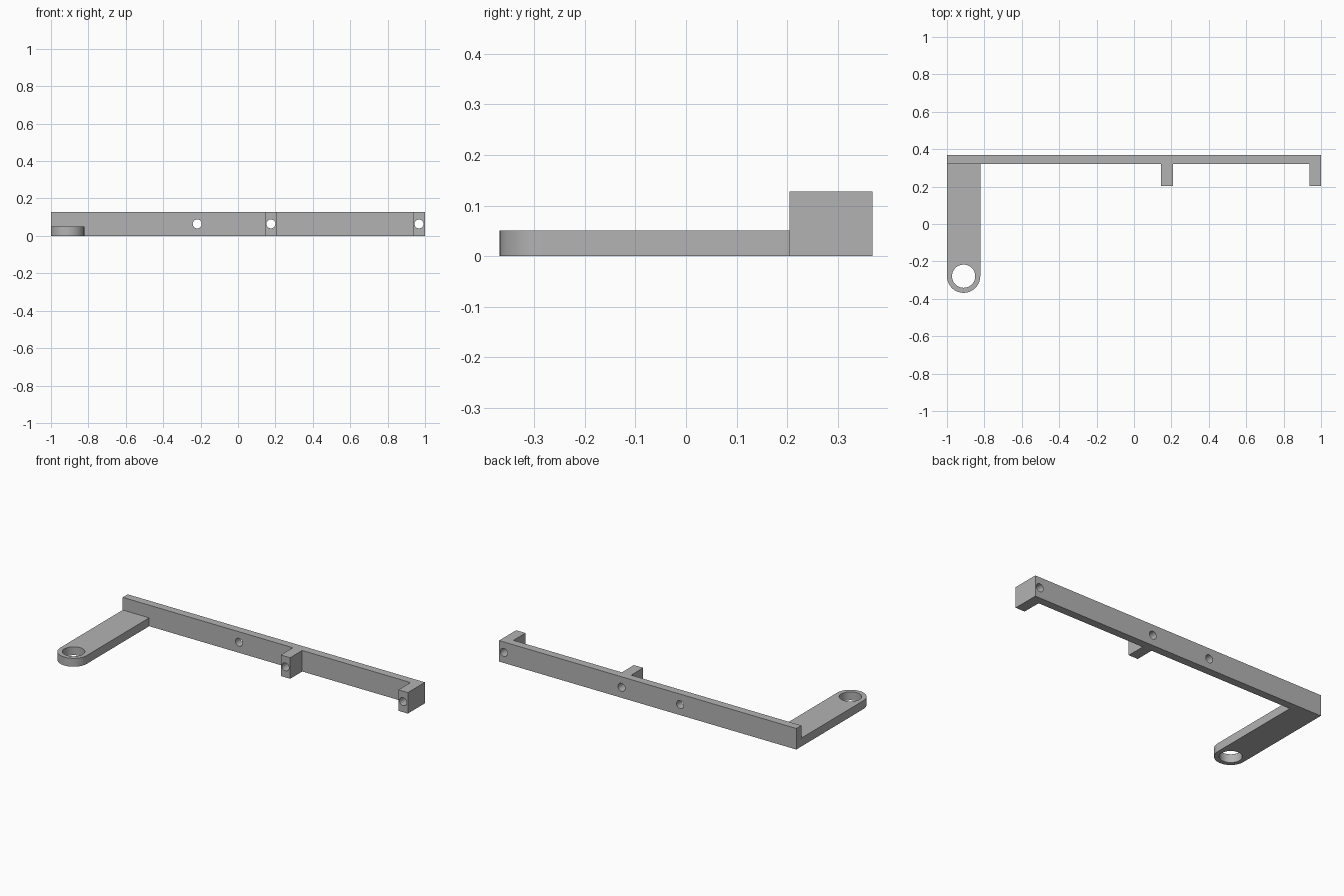
import bpy, bmesh, math
from mathutils import Matrix

if "Cube" in bpy.data.objects:
    bpy.data.objects.remove(bpy.data.objects["Cube"])

grey = bpy.data.materials.new("plain grey")
grey.diffuse_color = (0.45, 0.45, 0.45, 1)
grey.use_nodes = True
grey.node_tree.nodes["Principled BSDF"].inputs["Base Color"].default_value = grey.diffuse_color


def plate(name, outline, height):
    """Extrude a counter-clockwise xy outline up from z = 0."""
    bm = bmesh.new()
    face = bm.faces.new([bm.verts.new((x, y, 0)) for x, y in outline])
    top = bmesh.ops.extrude_face_region(bm, geom=[face])["geom"]
    bmesh.ops.translate(bm, vec=(0, 0, height),
                        verts=[v for v in top if isinstance(v, bmesh.types.BMVert)])
    bmesh.ops.recalc_face_normals(bm, faces=bm.faces)
    return finish(name, bm)


def rod(name, location, radius, along_y=False):
    """Long cylinder used to cut a hole."""
    bm = bmesh.new()
    turn = Matrix.Rotation(math.pi / 2, 4, "X") if along_y else Matrix()
    bmesh.ops.create_cone(bm, cap_ends=True, segments=64, radius1=radius, radius2=radius,
                          depth=0.6, matrix=Matrix.Translation(location) @ turn)
    return finish(name, bm)


def finish(name, bm):
    mesh = bpy.data.meshes.new(name)
    bm.to_mesh(mesh)
    bm.free()
    mesh.materials.append(grey)
    obj = bpy.data.objects.new(name, mesh)
    bpy.context.collection.objects.link(obj)
    return obj


def combine(target, tool, operation):
    mod = target.modifiers.new(operation.lower(), "BOOLEAN")
    mod.operation, mod.solver, mod.object = operation, "EXACT", tool
    bpy.context.view_layer.objects.active = target
    bpy.ops.object.modifier_apply(modifier=mod.name)
    bpy.data.objects.remove(tool)


# Long rail with a middle and an end tab
back, front, tab = 0.368, 0.32, 0.204
rail = plate("bracket", [(-1, back), (-1, front), (0.145, front), (0.145, tab),
                         (0.208, tab), (0.208, front), (0.937, front), (0.937, tab),
                         (1, tab), (1, back)], 0.128)

# Low arm with a rounded end
r = 0.089
cx, cy = -1 + r, -0.368 + r
end = [(cx + r * math.cos(a), cy + r * math.sin(a))
       for a in (math.pi + math.pi * i / 48 for i in range(49))]
arm = plate("arm", end + [(cx + r, 0.345), (cx - r, 0.345)], 0.051)
combine(rail, arm, "UNION")

# Eye in the arm and screw holes through rail and tabs
combine(rail, rod("eye_cutter", (cx, cy, 0), 0.062), "DIFFERENCE")
for x in (-0.218, 0.176, 0.968):
    combine(rail, rod("screw_cutter", (x, 0.3, 0.064), 0.024, True), "DIFFERENCE")

bpy.ops.object.select_all(action="DESELECT")
rail.select_set(True)
bpy.context.view_layer.objects.active = rail
bpy.ops.object.shade_smooth_by_angle(angle=math.radians(30))
